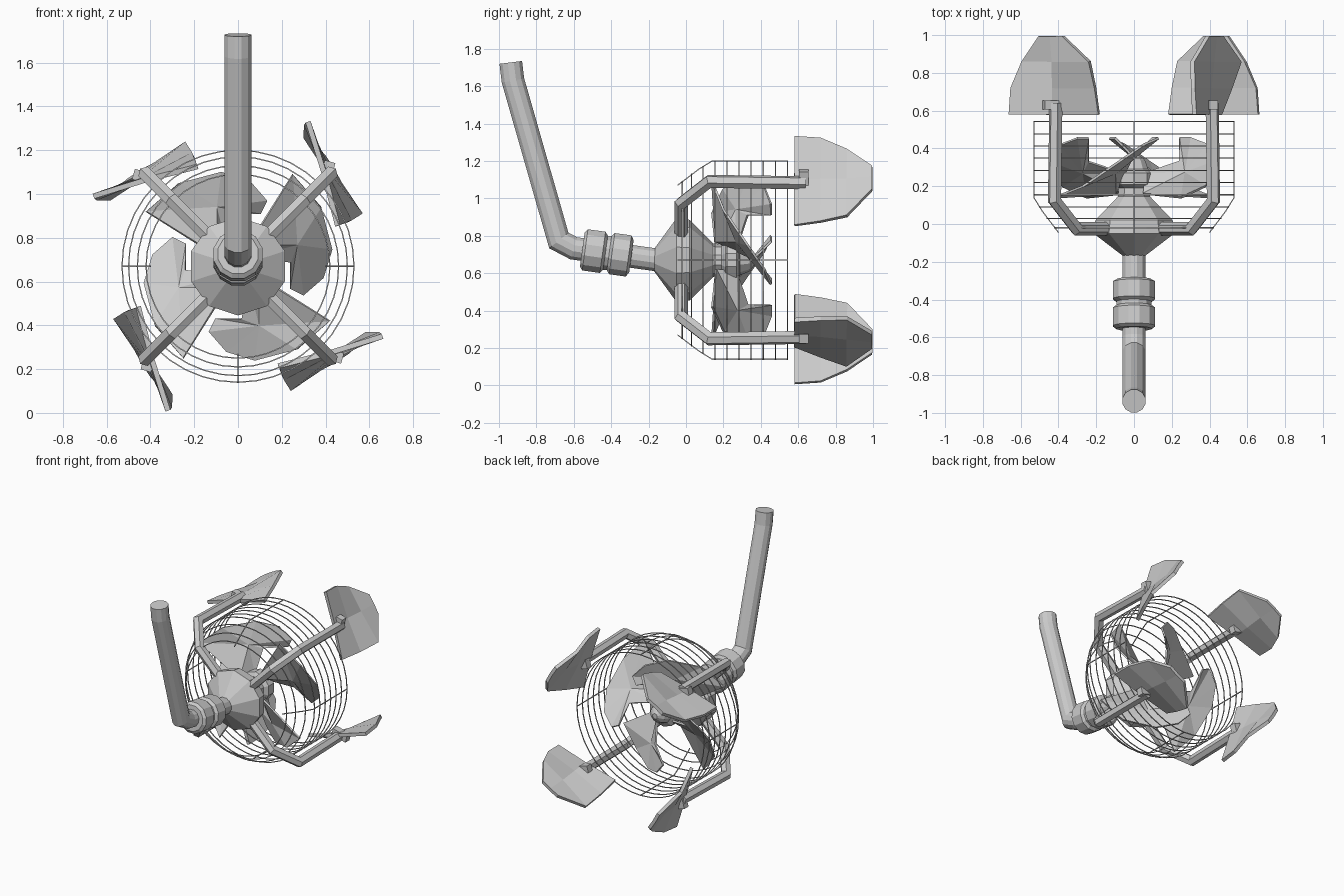
import bpy, bmesh
from math import sin, cos, pi
from mathutils import Vector, Matrix

if "Cube" in bpy.data.objects:
    bpy.data.objects.remove(bpy.data.objects["Cube"])

AXIS_Z = 0.67  # height of the rotor axis, which runs along y


def add(name, bm, matrix=None, smooth=False):
    bmesh.ops.recalc_face_normals(bm, faces=bm.faces)
    me = bpy.data.meshes.new(name)
    bm.to_mesh(me)
    bm.free()
    for p in me.polygons:
        p.use_smooth = smooth
    ob = bpy.data.objects.new(name, me)
    bpy.context.collection.objects.link(ob)
    ob.matrix_world = matrix or Matrix.Translation((0, 0, AXIS_Z))
    return ob


def around(ob, start=0):
    """Four copies about the rotor axis."""
    for k in range(4):
        o = ob if k == 0 else ob.copy()
        if k:
            bpy.context.collection.objects.link(o)
        o.matrix_world = (Matrix.Translation((0, 0, AXIS_Z)) @
                          Matrix.Rotation(start + k * pi / 2, 4, 'Y'))


def skin(bm, rings, closed=False):
    n = len(rings[0])
    pairs = list(zip(rings, rings[1:])) + ([(rings[-1], rings[0])] if closed else [])
    for a, b in pairs:
        for i in range(n):
            j = (i + 1) % n
            bm.faces.new((a[i], a[j], b[j], b[i]))
    if not closed:
        bm.faces.new(rings[0])
        bm.faces.new(rings[-1])


def tube(bm, path, r, sides, normal, closed=False):
    """Sweep a polygon along a planar path with mitred bends."""
    pts, nrm, rings = [Vector(p) for p in path], Vector(normal), []
    for i, p in enumerate(pts):
        last = len(pts) - 1
        a = (p - pts[i - 1]).normalized() if closed or i else None
        b = (pts[(i + 1) % len(pts)] - p).normalized() if closed or i < last else None
        a, b = a or b, b or a
        t = (a + b).normalized()
        side = t.cross(nrm) / max(t.dot(a), 0.5)
        rings.append([bm.verts.new(p + r * (nrm * cos(q) + side * sin(q)))
                      for q in [2 * pi * (k + .5) / sides for k in range(sides)]])
    skin(bm, rings, closed)


def lathe(name, profile, origin, direction, sides):
    d = Vector(direction).normalized()
    u, o = Vector((1, 0, 0)), Vector(origin)
    v = d.cross(u)
    bm = bmesh.new()
    skin(bm, [[bm.verts.new(o + d * s + r * (u * cos(q) + v * sin(q)))
               for q in [2 * pi * (k + .5) / sides for k in range(sides)]]
              for s, r in profile])
    return add(name, bm, Matrix.Identity(4))


# Bent support pole
bm = bmesh.new()
tube(bm, [(0, -.937, 1.727), (0, -.925, 1.63), (0, -.68, .775), (0, -.6, .733),
          (0, -.15, .67)], .063, 12, (1, 0, 0))
add("support_pole", bm, Matrix.Identity(4))

# Double collar on the pole
lathe("pole_collar", [(-.07, .095), (-.055, .115), (.04, .115), (.055, .095), (.075, .095),
                      (.09, .115), (.18, .115), (.195, .09)],
      (0, -.485, .717), (0, 1, -.14), 12)

# Hub and rotor nose
lathe("hub", [(-.17, .06), (-.05, .225), (.02, .215), (.15, .085)],
      (0, 0, AXIS_Z), (0, 1, 0), 10)
lathe("rotor_nose", [(.14, .09), (.19, .085), (.21, .115), (.27, .115), (.29, .08),
                     (.34, .06), (.37, .02)], (0, 0, AXIS_Z), (0, 1, 0), 10)

# Bent arms
bm = bmesh.new()
tube(bm, [(0, -.025, .14), (0, -.025, .43), (0, .125, .595), (0, .64, .585)], .036, 6, (1, 0, 0))
around(add("arm", bm), pi / 4)

# Wire cage: hoops and four ribs
bm = bmesh.new()
for y, r in [(-.02, .42), (.03, .46), (.09, .5)] + [(.155 + .0645 * k, .53) for k in range(7)]:
    tube(bm, [(r * cos(pi * k / 20), y, r * sin(pi * k / 20)) for k in range(40)],
         .004, 4, (0, 1, 0), True)
add("cage_hoops", bm)
bm = bmesh.new()
tube(bm, [(0, -.045, .4), (0, .07, .487), (0, .14, .53), (0, .543, .53)], .004, 4, (1, 0, 0))
around(add("cage_rib", bm))

# Inner rotor blades
bm = bmesh.new()
rim = [bm.verts.new(p) for p in [
    (-.42, .14, .25), (-.27, .2, .38), (-.08, .33, .43), (.05, .42, .39), (.13, .455, .30),
    (.10, .455, .24), (-.02, .33, .24), (-.05, .27, .06), (-.10, .16, .05)]]
mid = bm.verts.new((-.1, .27, .27))
for i in range(len(rim)):
    bm.faces.new((rim[i], rim[(i + 1) % len(rim)], mid))
blade = add("rotor_blade", bm)
sol = blade.modifiers.new("thickness", 'SOLIDIFY')
sol.thickness, sol.offset = .012, 0
around(blade)

# Outer twisted paddles
rows = [(.58, (.32, .66), (.392, .43), (.455, .185)),
        (.72, (.312, .65), (.40, .43), (.51, .205)),
        (.86, (.31, .59), (.415, .43), (.56, .235)),
        (.995, (.39, .50), (.43, .44), (.465, .375))]
bm = bmesh.new()
grid = [[bm.verts.new((x, y, z)) for x, z in pts] for y, *pts in rows]
for a, b in zip(grid, grid[1:]):
    for i in range(2):
        bm.faces.new((a[i], a[i + 1], b[i + 1], b[i]))
paddle = add("paddle", bm, smooth=False)
sol = paddle.modifiers.new("thickness", 'SOLIDIFY')
sol.thickness, sol.offset = .024, 0
around(paddle)

# Clamps joining arms to paddles
bm = bmesh.new()
bmesh.ops.create_cube(bm, size=1, matrix=Matrix.Translation((.405, .63, .42)) @
                      Matrix.Rotation(.27, 4, 'Y') @ Matrix.Diagonal((.05, .05, .12, 1)))
around(add("paddle_clamp", bm))
